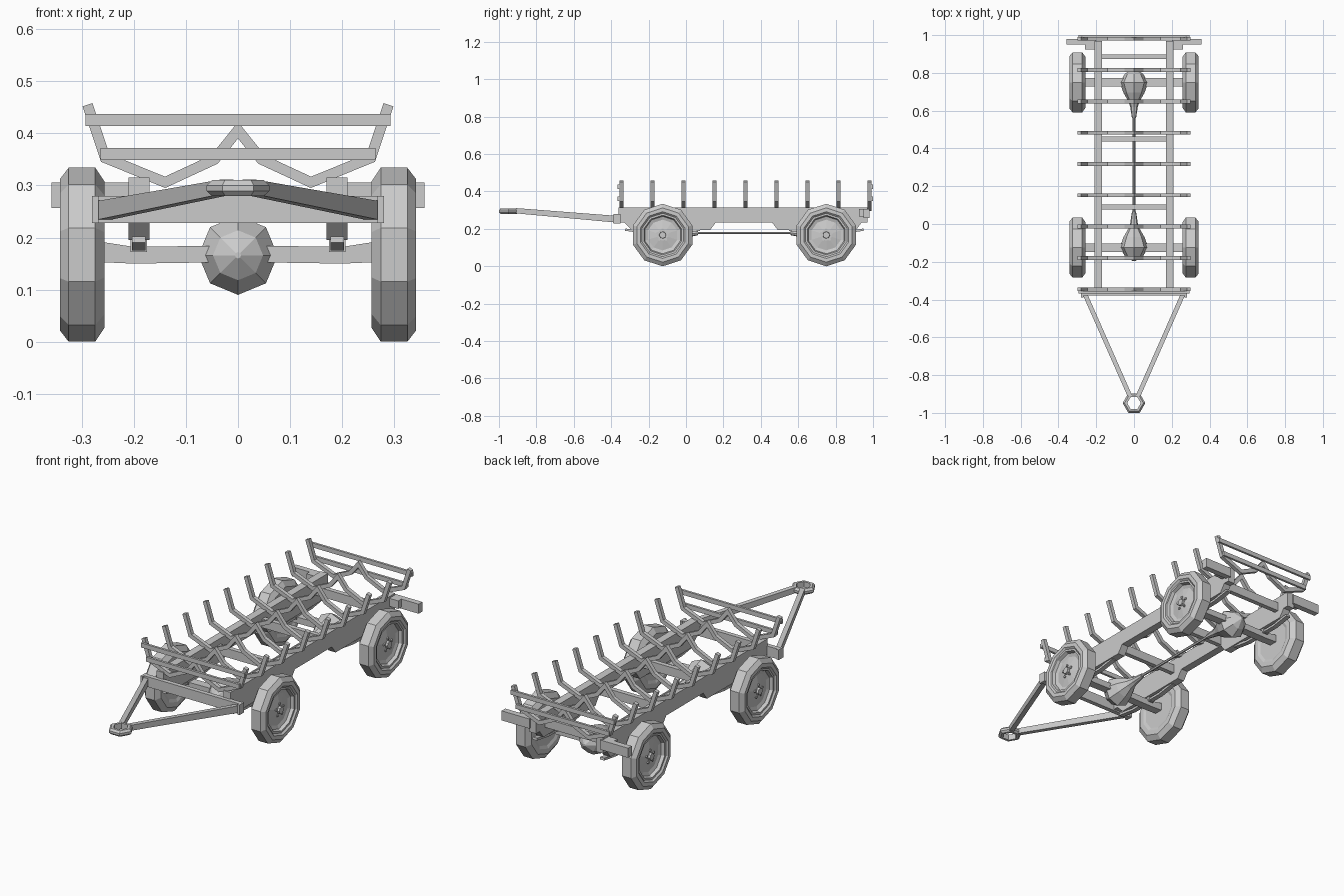
import bpy, bmesh
from math import pi, cos, sin
from mathutils import Vector, Matrix

cube = bpy.data.objects.get("Cube")
if cube:
    bpy.data.objects.remove(cube)

GREY = (0.6, 0.6, 0.6, 1)
mat = bpy.data.materials.new("light grey")
mat.use_nodes = True
mat.diffuse_color = GREY
mat.node_tree.nodes["Principled BSDF"].inputs["Base Color"].default_value = GREY


def finish(name, bm, y=0.0, mirror=False):
    """Turn a bmesh into a flat shaded object, optionally mirrored across x."""
    bmesh.ops.recalc_face_normals(bm, faces=bm.faces)
    me = bpy.data.meshes.new(name)
    bm.to_mesh(me)
    bm.free()
    me.materials.append(mat)
    ob = bpy.data.objects.new(name, me)
    ob.location.y = y
    bpy.context.collection.objects.link(ob)
    if mirror:
        ob.modifiers.new("mirror", 'MIRROR').use_clip = False
    return ob


def add_prism(bm, pts, axis, lo, hi):
    """Extrude a 2D outline along an axis; outline is in the other two axes."""
    def place(p, d):
        v = list(p)
        v.insert("xyz".index(axis), d)
        return v
    face = bm.faces.new([bm.verts.new(place(p, lo)) for p in pts])
    ext = bmesh.ops.extrude_face_region(bm, geom=[face])
    step = Vector(place((0, 0), hi - lo))
    bmesh.ops.translate(bm, vec=step, verts=[g for g in ext["geom"] if isinstance(g, bmesh.types.BMVert)])


def prism(name, pts, axis, lo, hi, y=0.0, mirror=False):
    bm = bmesh.new()
    add_prism(bm, pts, axis, lo, hi)
    return finish(name, bm, y, mirror)


def box(name, x, y, z, mirror=False):
    return prism(name, [(x[0], y[0]), (x[1], y[0]), (x[1], y[1]), (x[0], y[1])], 'z', *z, mirror=mirror)


def band(path, width):
    """Outline of a constant width strip along a 2D path, with mitred bends."""
    pts = [Vector(p) for p in path]
    left, right = [], []
    for i, p in enumerate(pts):
        a = (p - pts[i - 1]).normalized() if i else (pts[1] - p).normalized()
        b = (pts[i + 1] - p).normalized() if i < len(pts) - 1 else a
        n = Vector((-a.y - b.y, a.x + b.x)).normalized()
        off = n * (width / 2 / n.dot(Vector((-a.y, a.x))))
        left.append(p + off)
        right.append(p - off)
    return left + right[::-1]


def add_lathe(bm, profile, axis, segs, centre, start=0.0):
    """Spin (position, radius) pairs round the x or y axis."""
    rings = []
    for d, r in profile:
        ring = []
        for k in range(segs):
            t = start + 2 * pi * k / segs
            c, s = r * cos(t), r * sin(t)
            v = (d, c, s) if axis == 'x' else (c, d, s)
            ring.append(bm.verts.new(Vector(v) + Vector(centre)))
        rings.append(ring)
    for a, b in zip(rings, rings[1:]):
        for k in range(segs):
            j = (k + 1) % segs
            bm.faces.new((a[k], a[j], b[j], b[k]))
    bm.faces.new(rings[0])
    bm.faces.new(rings[-1])


# Chassis rails: deep over the axles, shallower in the middle and at the ends
RAIL = [(-0.36, 0.315), (-0.36, 0.235), (-0.33, 0.235), (-0.29, 0.195), (0.13, 0.195), (0.16, 0.235),
        (0.46, 0.235), (0.49, 0.195), (0.91, 0.195), (0.94, 0.235), (0.97, 0.235), (0.97, 0.315)]
prism("chassis_rail", RAIL, 'x', 0.17, 0.21, mirror=True)
for y in (0.09, 0.45, 0.885):
    box("cross_member", (-0.17, 0.17), (y - 0.012, y + 0.012), (0.24, 0.285))

# Front beam with end caps, and rear bumper halves
box("front_beam", (-0.275, 0.275), (-0.378, -0.355), (0.228, 0.28))
box("beam_end_cap", (0.268, 0.28), (-0.388, -0.35), (0.228, 0.28), mirror=True)
box("rear_bumper", (0.2, 0.358), (0.95, 0.98), (0.257, 0.306), mirror=True)
box("bumper_bracket", (0.208, 0.26), (0.925, 0.95), (0.265, 0.306), mirror=True)

# Stake ribs
HALF = [(-0.289, 0.455), (-0.255, 0.353), (-0.14, 0.306), (-0.045, 0.35)]
path = HALF + [(0, 0.406)] + [(-x, z) for x, z in reversed(HALF)]
rib = band(path, 0.02)
for i in range(9):
    y = -0.345 + i * 0.1657
    prism("stake_rib", rib, 'y', y - 0.01, y + 0.01)

# End boards across the first and last ribs
for y in (-0.361, 0.994):
    box("upper_end_board", (-0.293, 0.293), (y - 0.006, y + 0.006), (0.414, 0.437))
    box("lower_end_board", (-0.264, 0.264), (y - 0.006, y + 0.006), (0.349, 0.372))

# Drawbar arms rising to the hitch ring
arm = bmesh.new()
ends = []
for x, y, z, h in ((0.258, -0.375, 0.252, 0.018), (0.022, -0.91, 0.297, 0.014)):
    ends.append([arm.verts.new((x + dx, y, z + dz))
                 for dx, dz in ((-0.013, -h), (0.013, -h), (0.013, h), (-0.013, h))])
for k in range(4):
    j = (k + 1) % 4
    arm.faces.new((ends[0][k], ends[0][j], ends[1][j], ends[1][k]))
arm.faces.new(ends[0])
arm.faces.new(ends[1])
finish("drawbar_arm", arm, mirror=True)

# Hexagonal hitch ring with bevelled rim
ring = bmesh.new()
loops = []
for r, z in ((0.036, 0.28), (0.05, 0.28), (0.06, 0.289), (0.06, 0.3), (0.05, 0.31), (0.036, 0.31)):
    loops.append([ring.verts.new((r * cos(k * pi / 3), r * sin(k * pi / 3) - 0.948, z)) for k in range(6)])
for a, b in zip(loops, loops[1:] + loops[:1]):
    for k in range(6):
        j = (k + 1) % 6
        ring.faces.new((a[k], a[j], b[j], b[k]))
finish("hitch_ring", ring)

# Wheels, axles, springs and differentials
TYRE = [(0.262, 0.1), (0.256, 0.115), (0.256, 0.14), (0.274, 0.167), (0.325, 0.167), (0.342, 0.145),
        (0.342, 0.125), (0.334, 0.116), (0.334, 0.106), (0.318, 0.1), (0.312, 0.082), (0.322, 0.03)]
DIFF = [(-0.072, 0.006), (-0.045, 0.048), (0, 0.076), (0.055, 0.056), (0.1, 0.03), (0.13, 0.02), (0.19, 0.011)]
AXLE = [(0, 0.152), (0.07, 0.152), (0.2, 0.15), (0.27, 0.153), (0.27, 0.193), (0.2, 0.182), (0.07, 0.184), (0, 0.184)]
SPRING = [(-0.2, 0.196), (-0.1, 0.181), (0.1, 0.181), (0.2, 0.196)]
for label, y, side in (("front", -0.125, 1), ("rear", 0.75, -1)):
    wheel = bmesh.new()
    add_lathe(wheel, TYRE, 'x', 10, (0, 0, 0.167), pi / 2)
    finish(label + "_wheel", wheel, y, True)

    hub = bmesh.new()
    add_lathe(hub, [(0.312, 0.02), (0.334, 0.018)], 'x', 8, (0, 0, 0.167))
    for k in range(5):
        t = pi / 2 + k * 2 * pi / 5
        add_lathe(hub, [(0.312, 0.007), (0.327, 0.007)], 'x', 5, (0, 0.03 * cos(t), 0.167 + 0.03 * sin(t)))
    finish(label + "_hub", hub, y, True)

    prism(label + "_axle", AXLE, 'y', -0.022, 0.022, y, True)
    prism(label + "_leaf_spring", band(SPRING, 0.012), 'x', 0.178, 0.203, y, True)
    box(label + "_spring_clamp", (0.175, 0.206), (y - 0.03, y + 0.03), (0.172, 0.197), mirror=True)

    diff = bmesh.new()
    add_lathe(diff, [(side * d, r) for d, r in DIFF], 'y', 8, (0, 0, 0.166), pi / 2)
    # Tilt the nose up slightly towards the drive shaft
    for v in diff.verts:
        v.co.z += 0.06 * max(0, side * v.co.y)
    finish(label + "_differential", diff, y)

# Drive shaft between the differentials
shaft = bmesh.new()
add_lathe(shaft, [(0.05, 0.007), (0.575, 0.007)], 'y', 6, (0, 0, 0.178))
finish("drive_shaft", shaft)
